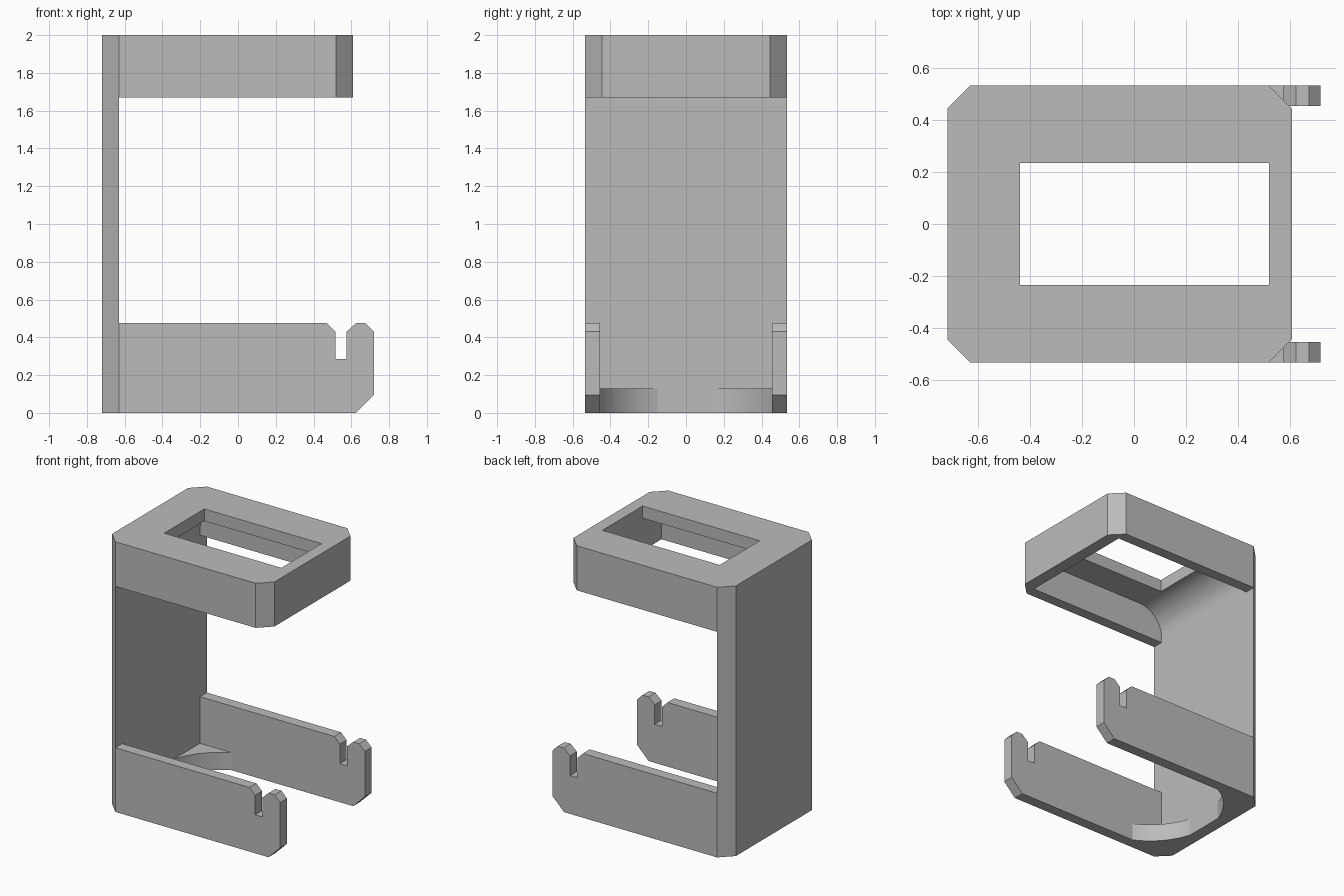
import bpy, bmesh, math

old = bpy.data.objects.get("Cube")
if old:
    bpy.data.objects.remove(old)

grey = bpy.data.materials.new("plain grey")
grey.use_nodes = True
colour = (0.5, 0.5, 0.5, 1)
grey.diffuse_color = colour
grey.node_tree.nodes["Principled BSDF"].inputs["Base Color"].default_value = colour

BACK, INNER, FRONT = -0.72, -0.63, 0.61   # wall outside, wall inside, tray front
HALF, INSIDE = 0.535, 0.455               # half width outside and between the sides
CH = 0.09                                 # corner chamfer


def prism(name, outline, low, high, axis="z"):
    """Extrude an outline: (x, y) along z, or (x, z) along y."""
    def place(a, b, t):
        return (a, b, t) if axis == "z" else (a, t, b)
    bm = bmesh.new()
    bottom = bm.faces.new([bm.verts.new(place(a, b, low)) for a, b in outline])
    moved = bmesh.ops.extrude_face_region(bm, geom=[bottom])["geom"]
    shift = place(0, 0, high - low)
    bmesh.ops.translate(bm, vec=shift, verts=[v for v in moved if isinstance(v, bmesh.types.BMVert)])
    bmesh.ops.recalc_face_normals(bm, faces=bm.faces)
    mesh = bpy.data.meshes.new(name)
    bm.to_mesh(mesh)
    bm.free()
    mesh.materials.append(grey)
    obj = bpy.data.objects.new(name, mesh)
    bpy.context.collection.objects.link(obj)
    return obj


def rect(x0, x1, y0, y1):
    return [(x0, y0), (x1, y0), (x1, y1), (x0, y1)]


def arc(cx, cy, r, start, end, steps):
    angles = [math.radians(start + (end - start) * i / steps) for i in range(steps + 1)]
    return [(cx + r * math.cos(a), cy + r * math.sin(a)) for a in angles]


def select_only(obj):
    bpy.ops.object.select_all(action="DESELECT")
    obj.select_set(True)
    bpy.context.view_layer.objects.active = obj


def cut(target, cutter):
    cutter.hide_render = True
    mod = target.modifiers.new("cut", "BOOLEAN")
    mod.operation, mod.solver, mod.object = "DIFFERENCE", "EXACT", cutter
    select_only(target)
    bpy.ops.object.modifier_apply(modifier=mod.name)
    bpy.data.objects.remove(cutter)


def smooth(obj):
    select_only(obj)
    bpy.ops.object.shade_smooth_by_angle(angle=math.radians(25))


# Back wall and top tray, carved from one chamfered column
half = [(FRONT, HALF - CH), (FRONT - CH, HALF), (INNER, HALF), (BACK, HALF - CH)]
column = half + [(x, -y) for x, y in reversed(half)]
body = prism("back_wall_and_tray", column, 0, 2)

# Open space below the tray
cut(body, prism("space_cutter", rect(INNER, 1, -1, 1.67), -1, 1, "y"))

# Hollow under the tray, with a rounded corner at the wall
CEILING, R = 1.91, 0.2
hollow = [(INNER, 1.5), (FRONT - CH, 1.5), (FRONT - CH, CEILING)]
hollow += arc(INNER + R, CEILING - R, R, 90, 180, 16)
cut(body, prism("hollow_cutter", hollow, -INSIDE, INSIDE, "y"))

# Window through the tray top
cut(body, prism("window_cutter", rect(-0.44, FRONT - CH, -0.235, 0.235), 1.8, 2.2))
smooth(body)

# Two notched arms
arm = [(INNER, 0), (0.625, 0), (0.72, 0.095), (0.72, 0.43), (0.675, 0.475),
       (0.625, 0.475), (0.575, 0.43), (0.575, 0.285), (0.515, 0.285),
       (0.515, 0.43), (0.47, 0.475), (INNER, 0.475)]
prism("left_side_arm", arm, INSIDE, HALF, "y")
prism("right_side_arm", arm, -HALF, -INSIDE, "y")

# Curved corner webs between the arms and the wall
CX, RAD = -0.145, 0.507
first = 180 - math.degrees(math.acos((CX - INNER) / RAD))
last = 180 - math.degrees(math.asin(INSIDE / RAD))
last = math.degrees(math.acos(-math.sqrt(1 - (INSIDE / RAD) ** 2)))
for name, side in (("back_web", 1), ("front_web", -1)):
    web = [(INNER, INSIDE)] + arc(CX, 0, RAD, first, last, 16)
    smooth(prism(name, [(x, y * side) for x, y in web], 0, 0.13))
